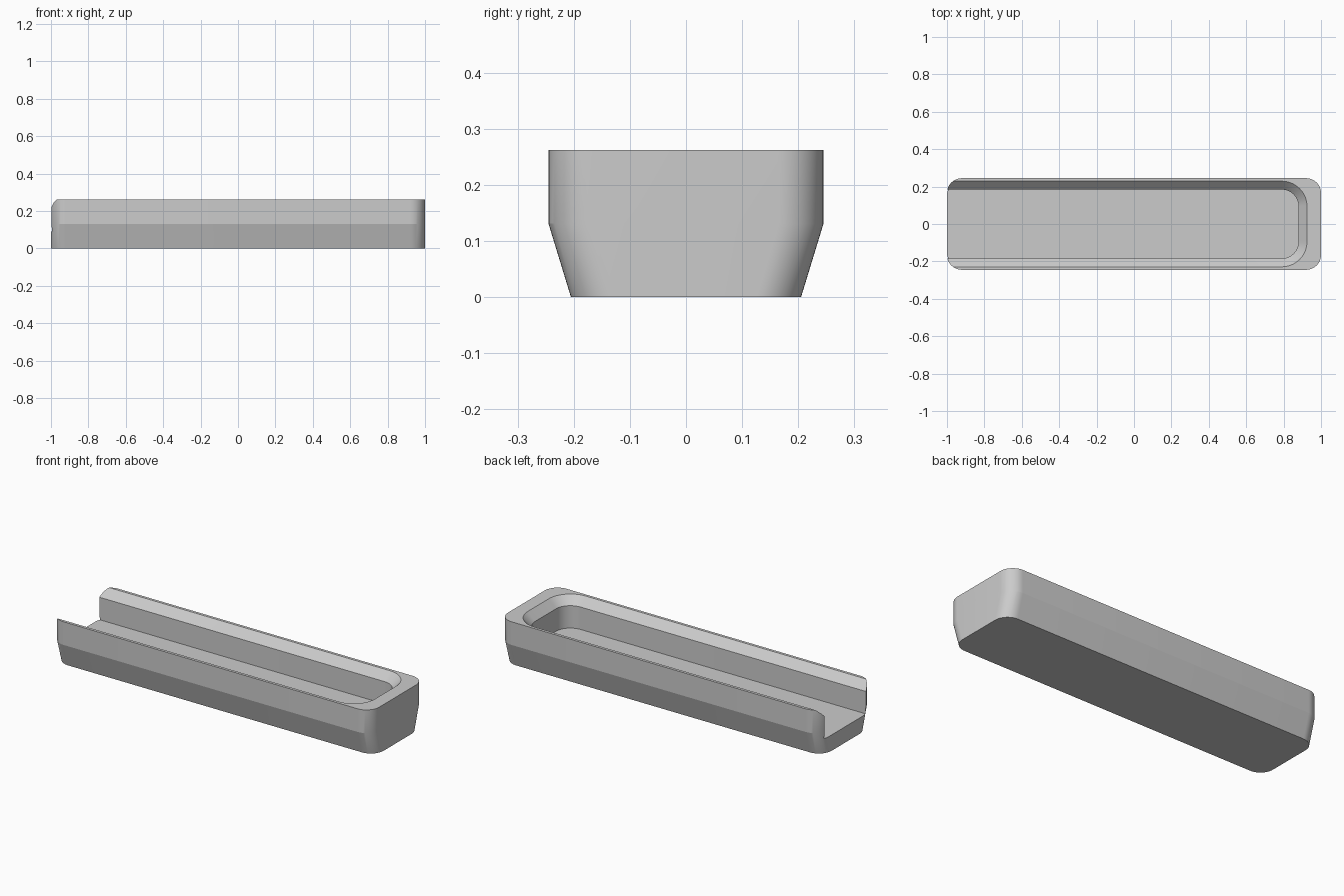
import bpy
import bmesh
from math import cos, sin, pi

cube = bpy.data.objects.get("Cube")
if cube:
    bpy.data.objects.remove(cube)

HEIGHT, WAIST = 0.262, 0.131
FLOOR, BEVEL = 0.09, 0.217
STEPS = 12


def corner(cx, cy, r, start):
    """Quarter circle, counter-clockwise from the start angle."""
    return [(cx + r * cos(start + pi / 2 * i / STEPS),
             cy + r * sin(start + pi / 2 * i / STEPS)) for i in range(STEPS + 1)]


def rounded_block(half_y, r):
    x, y = 1 - r, half_y - r
    return (corner(x, y, r, 0) + corner(-x, y, r, pi / 2)
            + corner(-x, -y, r, pi) + corner(x, -y, r, 3 * pi / 2))


def open_slot(half_y, r):
    """Rounded at the closed end, running out past the open end."""
    x, y = 0.79, half_y - r
    return (corner(x, y, r, 0) + [(-1.2, half_y), (-1.2, -half_y)]
            + corner(x, -y, r, 3 * pi / 2))


def loft(name, sections, material):
    """Skin a stack of (outline, height) sections and cap both ends."""
    bm = bmesh.new()
    rings = [[bm.verts.new((x, y, z)) for x, y in pts] for pts, z in sections]
    bm.faces.new(rings[0][::-1])
    bm.faces.new(rings[-1])
    n = len(rings[0])
    for low, high in zip(rings, rings[1:]):
        for i in range(n):
            j = (i + 1) % n
            bm.faces.new((low[i], low[j], high[j], high[i]))
    bmesh.ops.recalc_face_normals(bm, faces=bm.faces)
    mesh = bpy.data.meshes.new(name)
    bm.to_mesh(mesh)
    bm.free()
    mesh.materials.append(material)
    ob = bpy.data.objects.new(name, mesh)
    bpy.context.collection.objects.link(ob)
    return ob


grey = bpy.data.materials.new("plain grey")
grey.use_nodes = True
colour = (0.6, 0.6, 0.6, 1)
grey.diffuse_color = colour
grey.node_tree.nodes["Principled BSDF"].inputs["Base Color"].default_value = colour

# Tray body: tapered lower half, straight upper half
tray = loft("tray_body", [(rounded_block(0.205, 0.08), 0),
                          (rounded_block(0.245, 0.08), WAIST),
                          (rounded_block(0.245, 0.08), HEIGHT)], grey)

# Channel with a bevelled rim, open at one end
over = 0.02
flare = HEIGHT - BEVEL + over
channel = loft("channel_cutter", [(open_slot(0.184, 0.09), FLOOR),
                                  (open_slot(0.184, 0.09), BEVEL),
                                  (open_slot(0.184 + flare, 0.09 + flare), HEIGHT + over)], grey)
channel.hide_render = True

cut = tray.modifiers.new("channel", "BOOLEAN")
cut.operation = "DIFFERENCE"
cut.solver = "EXACT"
cut.object = channel
bpy.context.view_layer.objects.active = tray
tray.select_set(True)
bpy.ops.object.modifier_apply(modifier=cut.name)
bpy.data.objects.remove(channel)
bpy.ops.object.shade_smooth_by_angle(angle=0.25)
